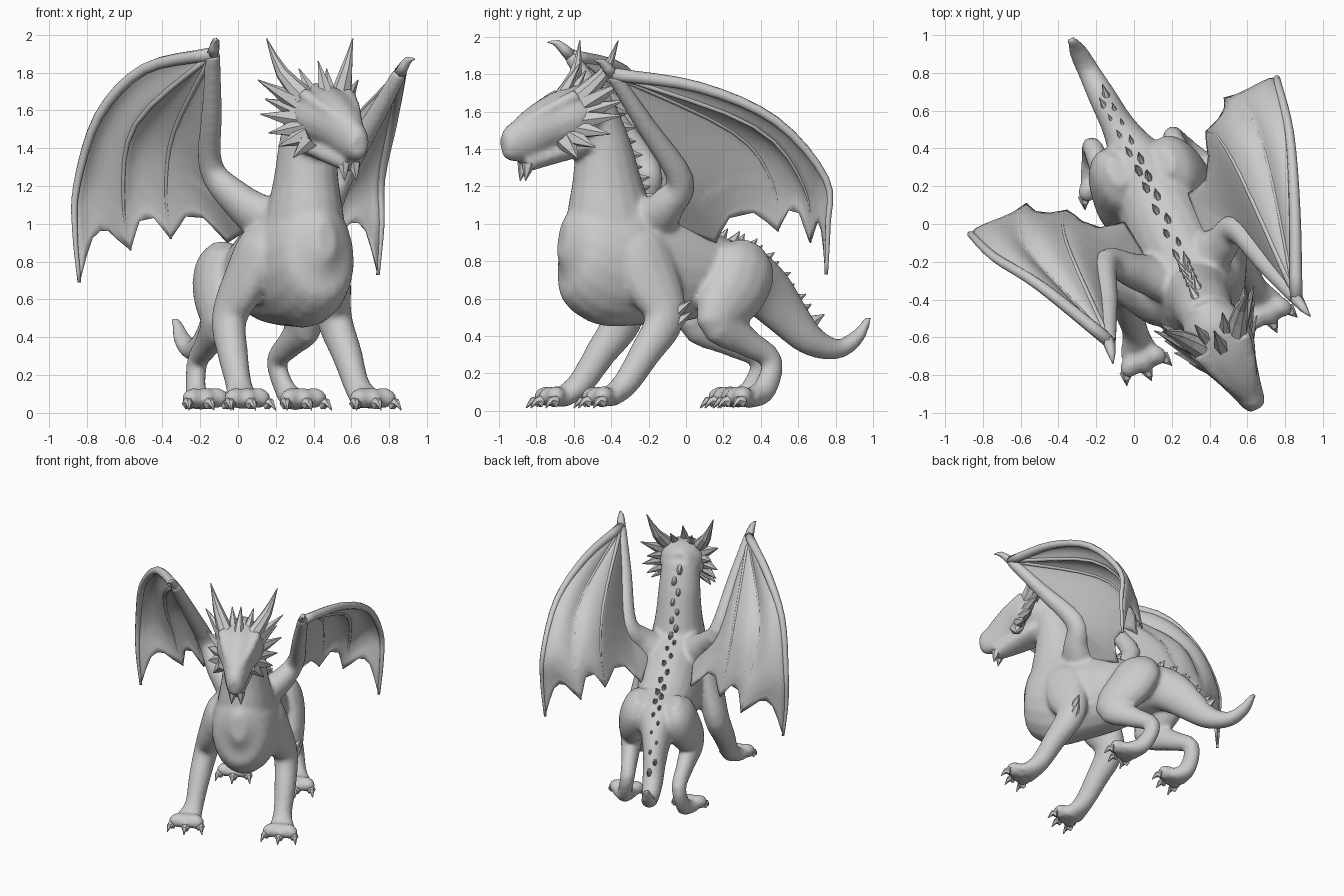
import bpy, bmesh, math
from mathutils import Vector, Matrix

if "Cube" in bpy.data.objects:
    bpy.data.objects.remove(bpy.data.objects["Cube"], do_unlink=True)

stone = bpy.data.materials.new("stone_grey")
stone.use_nodes = True
stone.diffuse_color = (.6, .6, .6, 1)
stone.node_tree.nodes["Principled BSDF"].inputs["Base Color"].default_value = (.6, .6, .6, 1)

# The creature is built along its own axis, then turned in place
PLACE = Matrix.Translation((.17, 0, 0)) @ Matrix.Rotation(math.radians(24.2), 4, "Z")


def spline(rows, steps):
    """Catmull-Rom through rows of any dimension."""
    rows = [Vector(r) for r in rows]
    p = [rows[0] * 2 - rows[1], *rows, rows[-1] * 2 - rows[-2]]
    out = []
    for a, b, c, d in zip(p, p[1:], p[2:], p[3:]):
        for i in range(steps):
            t = i / steps
            out.append((b * 2 + (c - a) * t + (a * 2 - b * 5 + c * 4 - d) * t * t
                        + (b * 3 - a - c * 3 + d) * t ** 3) / 2)
    return out + [rows[-1]]


def tube(bm, rows, sides=14, steps=4):
    """Loft ellipses; each row is x, y, z, half width, half height."""
    rows = spline(rows, steps)
    centres = [Vector(r[:3]) for r in rows]
    rings = []
    for i, r in enumerate(rows):
        along = (centres[min(i + 1, len(rows) - 1)] - centres[max(i - 1, 0)]).normalized()
        side = (Vector((1, 0, 0)) - along * along.x).normalized()
        up = side.cross(along)
        w, h = max(r[3], .003), max(r[4], .003)
        ring = []
        for k in range(sides):
            a = math.tau * k / sides
            ring.append(bm.verts.new(centres[i] + side * w * math.cos(a) + up * h * math.sin(a)))
        rings.append(ring)
    for low, high in zip(rings, rings[1:]):
        for k in range(sides):
            n = (k + 1) % sides
            bm.faces.new((low[k], low[n], high[n], high[k]))
    bm.faces.new(rings[0][::-1])
    bm.faces.new(rings[-1])


def spike(bm, base, tip, width, height=None, bend=(0, 0, 0), sides=6):
    base, tip, height = Vector(base), Vector(tip), height or width
    mid = (base + tip) / 2 + Vector(bend)
    tube(bm, [(*base, width, height), (*mid, width * .6, height * .6), (*tip, 0, 0)], sides, 2)


def finish(name, bm, smooth=True):
    bmesh.ops.recalc_face_normals(bm, faces=bm.faces)
    bm.transform(PLACE)
    mesh = bpy.data.meshes.new(name)
    bm.to_mesh(mesh)
    bm.free()
    mesh.materials.append(stone)
    for face in mesh.polygons:
        face.use_smooth = smooth
    obj = bpy.data.objects.new(name, mesh)
    bpy.context.collection.objects.link(obj)
    return obj


def on_side(point, side, sweep=(0, 0, 0), weight=0):
    """Mirror a point to one side and add a weighted pose offset."""
    p = Vector(point[:3])
    p.x *= side
    return (*(p + Vector(sweep) * weight), *point[3:])


body, claws, horns = bmesh.new(), bmesh.new(), bmesh.new()

# Torso running into the tail: y, z, half width, half height
torso = [(-.73, .92, .05, .1), (-.63, .9, .19, .27), (-.46, .83, .25, .37), (-.25, .79, .25, .34),
         (0, .75, .23, .28), (.2, .73, .2, .2), (.35, .71, .16, .17), (.48, .63, .11, .15),
         (.6, .51, .085, .12), (.74, .38, .075, .085), (.9, .33, .06, .055), (1.02, .39, .05, .04),
         (1.1, .5, .025, .015)]
tube(body, [(-.07 * max(0, r[0] - .3), *r) for r in torso], 20)

# Neck and head
neck = [(-.42, .88, .24, .27), (-.45, 1.06, .2, .235), (-.465, 1.23, .17, .19),
        (-.49, 1.42, .155, .15), (-.55, 1.6, .14, .13)]
tube(body, [(0, *r) for r in neck], 18)
head = [(0, -.45, 1.63, .08, .09), (0, -.57, 1.6, .16, .15), (.01, -.72, 1.56, .175, .155),
        (.02, -.85, 1.515, .125, .135), (.03, -.97, 1.45, .085, .115), (.035, -1.05, 1.425, .065, .095),
        (.035, -1.09, 1.42, .04, .06)]
tube(body, head, 16)
tube(body, [(0, -.62, 1.42, .13, .06), (.01, -.82, 1.37, .1, .06), (.03, -.97, 1.32, .06, .05)])

# Poses: how far each foot and each wing wrist strays from the mirrored place
HIND_SWEEP = {1: (0, .04, 0), -1: (.04, .19, 0)}
FRONT_SWEEP = {1: (-.05, -.02, 0), -1: (-.06, .02, 0)}
WING_SWEEP = {1: (0, -.2, -.1), -1: (0, 0, 0)}
WING_SPREAD = {1: .88, -1: 1}
FRONT_LEG = [(.16, -.38, .98, .05, .08), (.19, -.35, .88, .1, .16), (.24, -.29, .7, .1, .16),
             (.295, -.23, .5, .09, .115), (.32, -.35, .31, .08, .085), (.33, -.47, .14, .07, .07),
             (.35, -.58, .06, .105, .05)]
HIND_LEG = [(.13, .3, .89, .05, .08), (.16, .26, .8, .11, .17), (.2, .19, .66, .12, .18),
            (.245, .06, .49, .09, .13), (.23, .22, .37, .065, .08), (.22, .37, .27, .055, .06),
            (.25, .31, .11, .055, .065), (.27, .19, .06, .1, .05)]


def leg(points, side, sweep):
    last = len(points) - 1
    rows = [on_side(p, side, sweep, .3 + .7 * i / last) for i, p in enumerate(points)]
    tube(body, rows, 14)
    pad = Vector(rows[-1][:3])
    for k in (-1, 0, 1):
        knuckle = pad + Vector((k * .07, -.05, .02))
        end = pad + Vector((k * .105, -.1 + .03 * abs(k), -.01))
        tube(body, [(*pad, .045, .045), (*knuckle, .055, .055), (*end, .04, .04)], 10)
        spike(claws, end, end + Vector((k * .025, -.065, -.035)), .035, bend=(0, 0, .02))


# Wings: arm joints, leading edge and fingers
WRIST, ELBOW = (.53, -.44, 1.9), (.37, -.06, 1.3)
SHOULDER, FLANK = (.15, -.25, 1.02), (.2, .1, .9)
LEADING = [(.74, -.03, 1.82), (.9, .21, 1.57), (.96, .36, 1.2), (.965, .37, .95), (.94, .37, .69)]
FINGERS = [[(.72, .13, 1.53), (.7, .34, 1.15), (.63, .4, .86)],
           [(.53, .06, 1.49), (.5, .23, 1.18), (.45, .28, .92)]]
LEVEL = 12


def wing(side):
    def posed(p, weight=None):
        if weight is None:
            weight = max(-.4, min(1, (p[2] - 1.5) / .35))
        return Vector(on_side(p, side * WING_SPREAD[side], WING_SWEEP[side], weight))

    shoulder, elbow, wrist, flank = posed(SHOULDER, 0), posed(ELBOW, .6), posed(WRIST), posed(FLANK, 0)
    edges = [[wrist] + [posed(p) for p in points] for points in [LEADING] + FINGERS]

    # Membrane stretched between neighbouring rays with scalloped ends
    rays = [spline(e, LEVEL) for e in edges + [[wrist, elbow, flank], [wrist, elbow, shoulder]]]
    skin, columns, across = bmesh.new(), [], 6
    for index, (a, b) in enumerate(zip(rays, rays[1:])):
        attached = index == len(rays) - 2
        for j in range(across + attached):
            s = j / across
            arc = math.sin(math.pi * s)
            column = []
            for i in range(LEVEL * 2 + 1):
                t = i / (LEVEL * 2)
                reach = t * (1 - (0 if attached else .18) * arc)
                p = a[round(reach * (len(a) - 1))].lerp(b[round(reach * (len(b) - 1))], s)
                p.y += 0 if attached else .05 * arc * math.sin(math.pi * t)
                column.append(skin.verts.new(p))
            columns.append(column)
    for a, b in zip(columns, columns[1:]):
        for i in range(LEVEL * 2):
            skin.faces.new((a[i], a[i + 1], b[i + 1], b[i]))
    bmesh.ops.remove_doubles(skin, verts=skin.verts, dist=.002)
    label = "left" if side > 0 else "right"
    sheet = finish(label + "_wing_membrane", skin)
    thick = sheet.modifiers.new("thickness", "SOLIDIFY")
    thick.thickness, thick.offset = .012, 0

    # Arm and finger bones
    bones = bmesh.new()
    upper = shoulder.lerp(elbow, .5) - Vector((0, 0, .03))
    tube(body, [(*shoulder, .11, .14), (*upper, .09, .1), (*elbow, .065, .075),
                (*elbow.lerp(wrist, .5), .055, .055), (*wrist, .04, .04)])
    for path, radius in zip(edges, (.035, .016, .016)):
        tube(bones, [(*p, *[radius * (1 - .85 * i / len(path))] * 2) for i, p in enumerate(path)], 8)
    spike(bones, wrist, wrist + Vector((side * .03, -.12, .07)), .035, bend=(0, -.01, .03))
    finish(label + "_wing_fingers", bones)


for side in (1, -1):
    leg(FRONT_LEG, side, FRONT_SWEEP[side])
    leg(HIND_LEG, side, HIND_SWEEP[side])
    wing(side)
    # Elbow tufts
    for lift in (0, .06):
        spike(claws, on_side((.3, -.2, .46 + lift), side), on_side((.36, -.13, .53 + lift), side), .04)
    # Brow ridge, long horn, crown horn and cheek frill
    tube(body, [on_side(p, side, (.03, 0, 0), w) for w, p in
                [(1, (.04, -.99, 1.54, .02, .02)), (.6, (.09, -.86, 1.61, .03, .03)),
                 (.2, (.13, -.7, 1.69, .04, .035))]], 8)
    spike(horns, on_side((.1, -.68, 1.66), side), on_side((.25, -.51, 1.98), side), .06,
          bend=(side * .01, .03, -.02), sides=8)
    spike(horns, on_side((.05, -.66, 1.68), side), on_side((.08, -.55, 1.82), side), .04)
    for k, (out, back, top) in enumerate([(.29, -.49, 1.76), (.24, -.47, 1.66), (.28, -.5, 1.58),
                                          (.26, -.56, 1.48), (.24, -.64, 1.41), (.19, -.72, 1.35)]):
        root = (.11, -.68 - .015 * k, 1.62 - .035 * k)
        spike(horns, on_side(root, side), on_side((out, back, top), side), .05, .06)
    # Chin barb
    spike(horns, (.03 + side * .03, -.95, 1.32), (.03 + side * .035, -.97, 1.23), .035)
spike(horns, (0, -.74, 1.66), (0, -.62, 1.86), .045)

# Ridge of blades down the neck, back and tail
ridge = [(0, -.43, 1.68), (0, -.36, 1.45), (0, -.3, 1.25), (0, -.2, 1.1), (0, 0, 1.02),
         (0, .2, .92), (0, .35, .87), (-.01, .49, .77), (-.02, .63, .6), (-.03, .8, .43)]
line = spline(ridge, 3)
for i in range(1, len(line) - 1):
    along = (line[i + 1] - line[i - 1]).normalized()
    out = along.cross(Vector((1, 0, 0)))
    if out.z + out.y < 0:
        out.negate()
    sway = Vector(((-1) ** i * .012, 0, 0))
    spike(horns, line[i] - out * .04 + sway, line[i] + out * .07 + along * .03 + sway * 2, .03, .05)

# Blend the overlapping masses into one skin
hide = finish("body", body)
blend = hide.modifiers.new("blend", "REMESH")
blend.mode, blend.voxel_size, blend.use_smooth_shade = "VOXEL", .016, True
relax = hide.modifiers.new("relax", "SMOOTH")
relax.factor, relax.iterations = .5, 6
finish("claws", claws, False)
finish("horns_and_spikes", horns, False)
